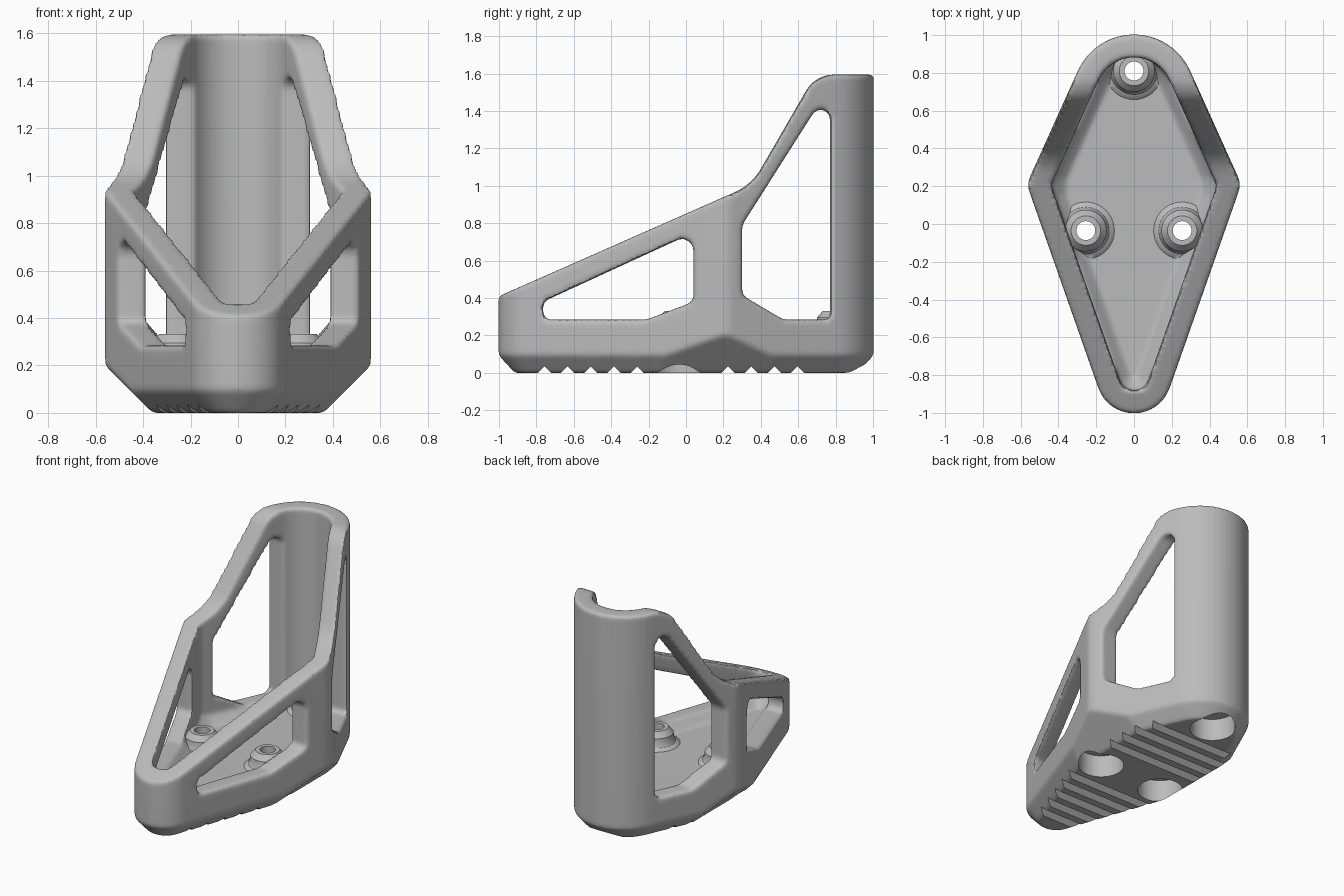
import bpy, bmesh, math
from mathutils import Vector

if "Cube" in bpy.data.objects:
    bpy.data.objects.remove(bpy.data.objects["Cube"], do_unlink=True)

grey = bpy.data.materials.new("satin_grey")
grey.use_nodes = True
COLOUR = (0.5, 0.5, 0.5, 1)
grey.diffuse_color = COLOUR
grey.node_tree.nodes["Principled BSDF"].inputs["Base Color"].default_value = COLOUR


def fillet(corners, seg=10):
    """Round a closed 2D polygon given as (x, y, radius) corners."""
    out = []
    for i, (x, y, r) in enumerate(corners):
        p = Vector((x, y))
        if r <= 0:
            out.append(p)
            continue
        u = (Vector(corners[i - 1][:2]) - p).normalized()
        v = (Vector(corners[(i + 1) % len(corners)][:2]) - p).normalized()
        half = u.angle(v) / 2
        c = p + (u + v).normalized() * (r / math.sin(half))
        t = r / math.tan(half)
        s, e = p + u * t - c, p + v * t - c
        a0 = math.atan2(s.y, s.x)
        da = math.remainder(math.atan2(e.y, e.x) - a0, math.tau)
        for k in range(seg + 1):
            a = a0 + da * k / seg
            out.append(c + Vector((math.cos(a), math.sin(a))) * r)
    return out


def outline(d):
    """Rounded diamond plan, moved inward by d."""
    x, y, rc = 0.568 - 1.076 * d, 0.211 - 0.047 * d, max(0.1 - d, 0.03)
    return fillet([(0, -1.406 + d / 0.33, 0.2 - d), (x, y, rc),
                   (0, 1.471 - d / 0.409, 0.326 - d), (-x, y, rc)], 16)


def loft(bm, rings):
    """Closed solid through rings of equal point count."""
    rows = [[bm.verts.new(p) for p in ring] for ring in rings]
    n = len(rows[0])
    for a, b in zip(rows, rows[1:]):
        for i in range(n):
            bm.faces.new((a[i], a[(i + 1) % n], b[(i + 1) % n], b[i]))
    bm.faces.new(rows[0][::-1])
    bm.faces.new(rows[-1])


def make(name, *solids):
    bm = bmesh.new()
    for rings in solids:
        loft(bm, rings)
    bmesh.ops.recalc_face_normals(bm, faces=bm.faces)
    me = bpy.data.meshes.new(name)
    bm.to_mesh(me)
    bm.free()
    me.materials.append(grey)
    ob = bpy.data.objects.new(name, me)
    bpy.context.scene.collection.objects.link(ob)
    return ob


def layers(steps):
    return [[(p.x, p.y, z) for p in outline(d)] for d, z in steps]


def across(points):
    """Side profile (y, z) extruded along x."""
    return [[(x, p[0], p[1]) for p in points] for x in (-1.2, 1.2)]


def hull_sides(z0):
    """Trough with 45 degree sides that trims the wide corners."""
    pts = [(-0.16, -0.2), (0.16, -0.2), (2.86, 2.5), (-2.86, 2.5)]
    return [[(x, y, z + z0) for x, z in pts] for y in (-1.5, 1.5)]


def lathe(centre, profile, n=40):
    return [[(centre[0] + r * math.cos(math.tau * k / n),
              centre[1] + r * math.sin(math.tau * k / n), z) for k in range(n)]
            for r, z in profile]


def apply_all(ob):
    bpy.context.view_layer.update()
    ev = ob.evaluated_get(bpy.context.evaluated_depsgraph_get())
    me = bpy.data.meshes.new_from_object(ev)
    ob.modifiers.clear()
    ob.data = me


def boolean(ob, other, op):
    m = ob.modifiers.new(op, 'BOOLEAN')
    m.object, m.operation, m.solver = other, op, 'EXACT'
    apply_all(ob)
    bpy.data.objects.remove(other, do_unlink=True)


# Outer body: diamond prism with chamfered foot, trimmed to the side profile
body = make("holder_body", layers([(0.085, 0), (0, 0.095), (0, 1.8)]))
boolean(body, make("foot_trim", hull_sides(0)), 'INTERSECT')
side = fillet([(-1.2, -0.2, 0), (1.2, -0.2, 0), (1.2, 1.595, 0),
               (0.692, 1.595, 0.17), (0.351, 1.006, 0.3), (-1.2, 0.322, 0)])
boolean(body, make("side_trim", across(side)), 'INTERSECT')

# Hollow inside with a chamfer down to the floor
pocket = make("pocket", layers([(0.18, 0.22), (0.12, 0.28), (0.12, 2)]))
boolean(pocket, make("pocket_trim", hull_sides(0.22)), 'INTERSECT')
boolean(body, pocket, 'DIFFERENCE')

# Side windows, front and back
front_window = fillet([(-0.765, 0.285, 0.04), (-0.21, 0.285, 0.05), (0.04, 0.38, 0.04),
                       (0.04, 0.75, 0.06), (-0.765, 0.38, 0.04)])
back_window = fillet([(0.30, 0.415, 0.03), (0.52, 0.285, 0.05), (0.77, 0.285, 0.03),
                      (0.77, 1.53, 0.05), (0.30, 0.79, 0.05)])
boolean(body, make("windows", across(front_window), across(back_window)), 'DIFFERENCE')

# Soft moulded edges
m = body.modifiers.new("even_mesh", 'REMESH')
m.mode, m.voxel_size = 'VOXEL', 0.013
m = body.modifiers.new("soften", 'SMOOTH')
m.factor, m.iterations = 0.5, 10
m = body.modifiers.new("lighten", 'DECIMATE')
m.ratio = 0.35
apply_all(body)

# Screw bosses with through holes and wide recesses underneath
spots = [(0, 0.81), (-0.255, -0.035), (0.255, -0.035)]
boss = [(0.165, 0.2), (0.15, 0.222), (0.125, 0.235), (0.112, 0.26), (0.11, 0.295), (0.078, 0.332)]
recess = [(0.15, -0.1), (0.15, 0.16), (0.05, 0.16), (0.05, 0.6)]
boolean(body, make("bosses", *[lathe(s, boss) for s in spots]), 'UNION')
boolean(body, make("screw_holes", *[lathe(s, recess) for s in spots]), 'DIFFERENCE')

# Grip grooves across the underside
starts = [-0.757 + 0.124 * i for i in range(5)] + [0.225 + 0.124 * i for i in range(4)]
grooves = [across([(y - 0.075, -0.04), (y + 0.075, -0.04), (y, 0.035)]) for y in starts]
boolean(body, make("grooves", *grooves), 'DIFFERENCE')

# One material and smooth shading with crisp cut edges
body.data.materials.clear()
body.data.materials.append(grey)
body.data.polygons.foreach_set("material_index", [0] * len(body.data.polygons))
bpy.ops.object.select_all(action='DESELECT')
body.select_set(True)
bpy.context.view_layer.objects.active = body
bpy.ops.object.shade_smooth_by_angle(angle=math.radians(35))
